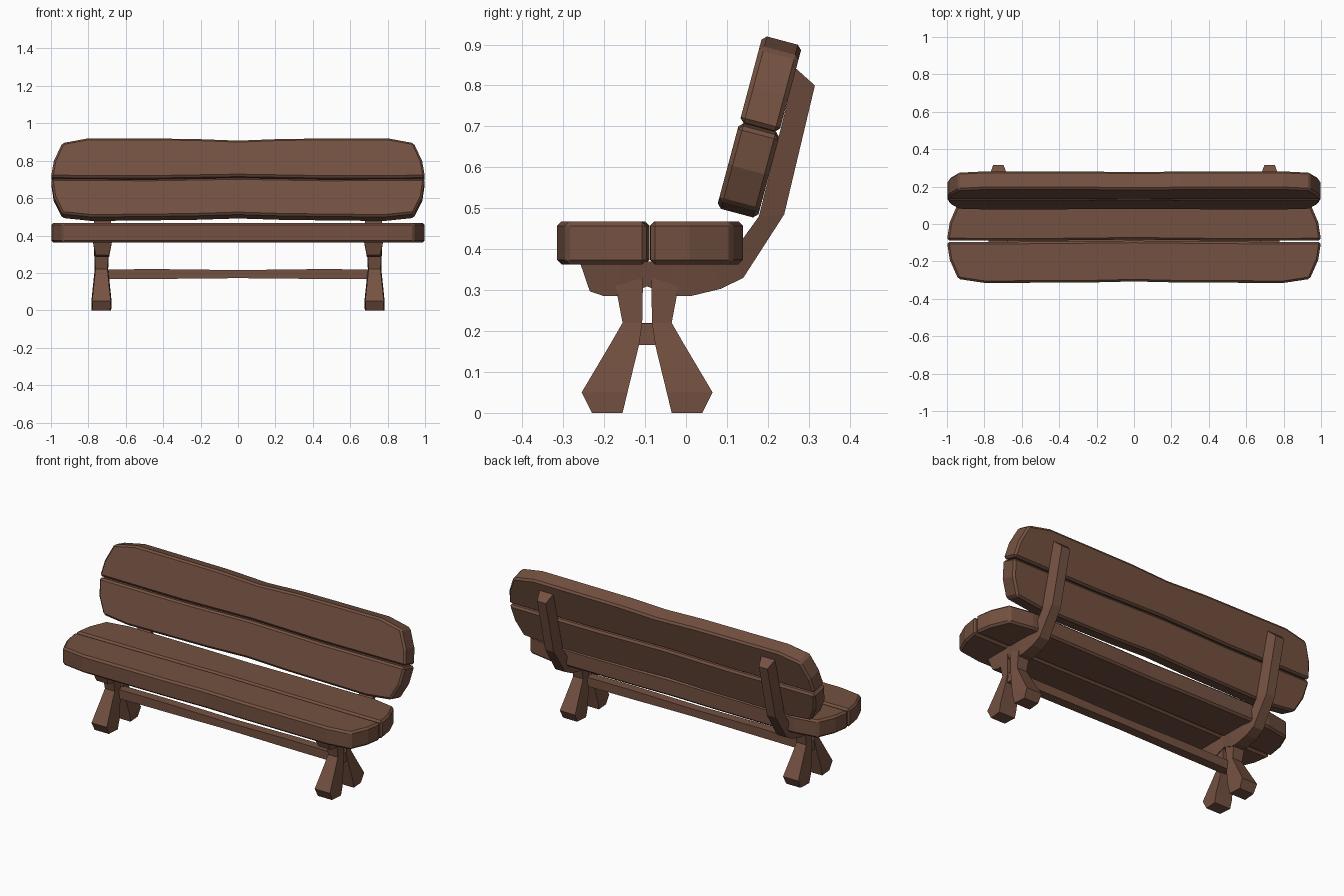
import bpy, bmesh
from mathutils import Vector

wood = bpy.data.materials.new("brown wood")
wood.diffuse_color = (0.175, 0.083, 0.053, 1)


def make(name, bm, bevel=0.0):
    bmesh.ops.recalc_face_normals(bm, faces=bm.faces)
    me = bpy.data.meshes.new(name)
    bm.to_mesh(me)
    bm.free()
    me.materials.append(wood)
    ob = bpy.data.objects.new(name, me)
    bpy.context.collection.objects.link(ob)
    if bevel:
        m = ob.modifiers.new("chamfer", 'BEVEL')
        m.width, m.segments, m.angle_limit = bevel, 1, 0.7
    return ob


def loft(name, rings, bevel=0.0):
    """Skin closed rings of points and cap both ends."""
    bm = bmesh.new()
    vs = [[bm.verts.new(p) for p in r] for r in rings]
    n = len(vs[0])
    for a, b in zip(vs, vs[1:]):
        for i in range(n):
            j = (i + 1) % n
            bm.faces.new((a[i], a[j], b[j], b[i]))
    bm.faces.new(vs[0])
    bm.faces.new(vs[-1])
    return make(name, bm, bevel)


def plank(name, half, origin, vdir, ndir, thick):
    """Plank from a half outline (x, v), mirrored in x, extruded along ndir."""
    o, vd, nd = Vector(origin), Vector(vdir).normalized(), Vector(ndir).normalized()
    outline = half + [(-x, v) for x, v in reversed(half) if x > 0]
    ring = lambda d: [o + Vector((x, 0, 0)) + vd * v + nd * d for x, v in outline]
    loft(name, [ring(0), ring(thick)], 0.011)


def strip(name, x, sections):
    """Tapered bar: each section is inner (y, z), outer (y, z), inner and outer half width."""
    loft(name, [[(x - wi, *i), (x + wi, *i), (x + wo, *o), (x - wo, *o)]
                for i, o, wi, wo in sections])


# seat planks, meeting at y = -0.09
front = [(0, 0.002), (0.45, -0.003), (1, -0.006), (0.985, -0.10), (0.94, -0.203),
         (0.8, -0.224), (0.25, -0.222), (0, -0.216)]
back = [(0, 0.008), (0.45, 0.003), (1, 0.004), (0.985, 0.10), (0.94, 0.205),
        (0.8, 0.23), (0.25, 0.227), (0, 0.222)]
plank("seat_front_plank", front, (0, -0.091, 0.468), (0, 1, 0), (0, 0, -1), 0.105)
plank("seat_back_plank", back, (0, -0.091, 0.468), (0, 1, 0), (0, 0, -1), 0.105)

# leaning backrest planks
up, rear = (0, 0.258, 0.966), (0, 0.966, -0.258)
lower = [(0, 0.003), (0.45, -0.005), (1, -0.004), (0.985, -0.105), (0.94, -0.197),
         (0.78, -0.214), (0.25, -0.208), (0, -0.2)]
upper = [(0, 0.01), (0.45, 0.002), (1, 0.004), (0.985, 0.095), (0.94, 0.195),
         (0.8, 0.222), (0.25, 0.219), (0, 0.209)]
plank("backrest_lower_plank", lower, (0, 0.13, 0.708), up, rear, 0.103)
plank("backrest_upper_plank", upper, (0, 0.13, 0.708), up, rear, 0.1)

# bent brackets under the seat and up the back
bracket = [
    ((-0.26, 0.37), (-0.235, 0.297), 0.052, 0.036),
    ((-0.2, 0.37), (-0.2, 0.285), 0.052, 0.036),
    ((-0.16, 0.37), (-0.16, 0.285), 0.052, 0.036),
    ((-0.095, 0.37), (-0.095, 0.309), 0.052, 0.036),
    ((-0.03, 0.37), (-0.03, 0.285), 0.052, 0.036),
    ((0.0, 0.37), (0.01, 0.285), 0.052, 0.036),
    ((0.06, 0.37), (0.085, 0.303), 0.05, 0.034),
    ((0.11, 0.385), (0.14, 0.33), 0.047, 0.032),
    ((0.178, 0.48), (0.24, 0.485), 0.045, 0.028),
    ((0.268, 0.842), (0.315, 0.8), 0.045, 0.028),
]
# one leg, inner and outer edges; the other is mirrored about y = -0.095
leg = [
    ((-0.105, 0.33), (-0.172, 0.31), 0.04, 0.037),
    ((-0.107, 0.22), (-0.155, 0.22), 0.036, 0.032),
    ((-0.115, 0.165), (-0.185, 0.168), 0.042, 0.037),
    ((-0.143, 0.05), (-0.255, 0.05), 0.054, 0.05),
    ((-0.155, 0.0), (-0.23, 0.0), 0.052, 0.046),
]
flip = lambda p: (-0.19 - p[0], p[1])
rear_leg = [(flip(i), flip(o), wi, wo) for i, o, wi, wo in leg]
for side, s in (("left", -1), ("right", 1)):
    strip(side + "_bracket", s * 0.725, bracket)
    strip(side + "_front_leg", s * 0.73, leg)
    strip(side + "_rear_leg", s * 0.73, rear_leg)

# stretcher between the leg crossings, slightly uneven
loft("stretcher", [[(x, -0.122, lo), (x, -0.068, lo), (x, -0.068, hi), (x, -0.122, hi)]
                   for x, lo, hi in ((-0.762, 0.166, 0.219), (-0.4, 0.168, 0.22), (0, 0.172, 0.215),
                                     (0.4, 0.168, 0.22), (0.762, 0.166, 0.219))])
